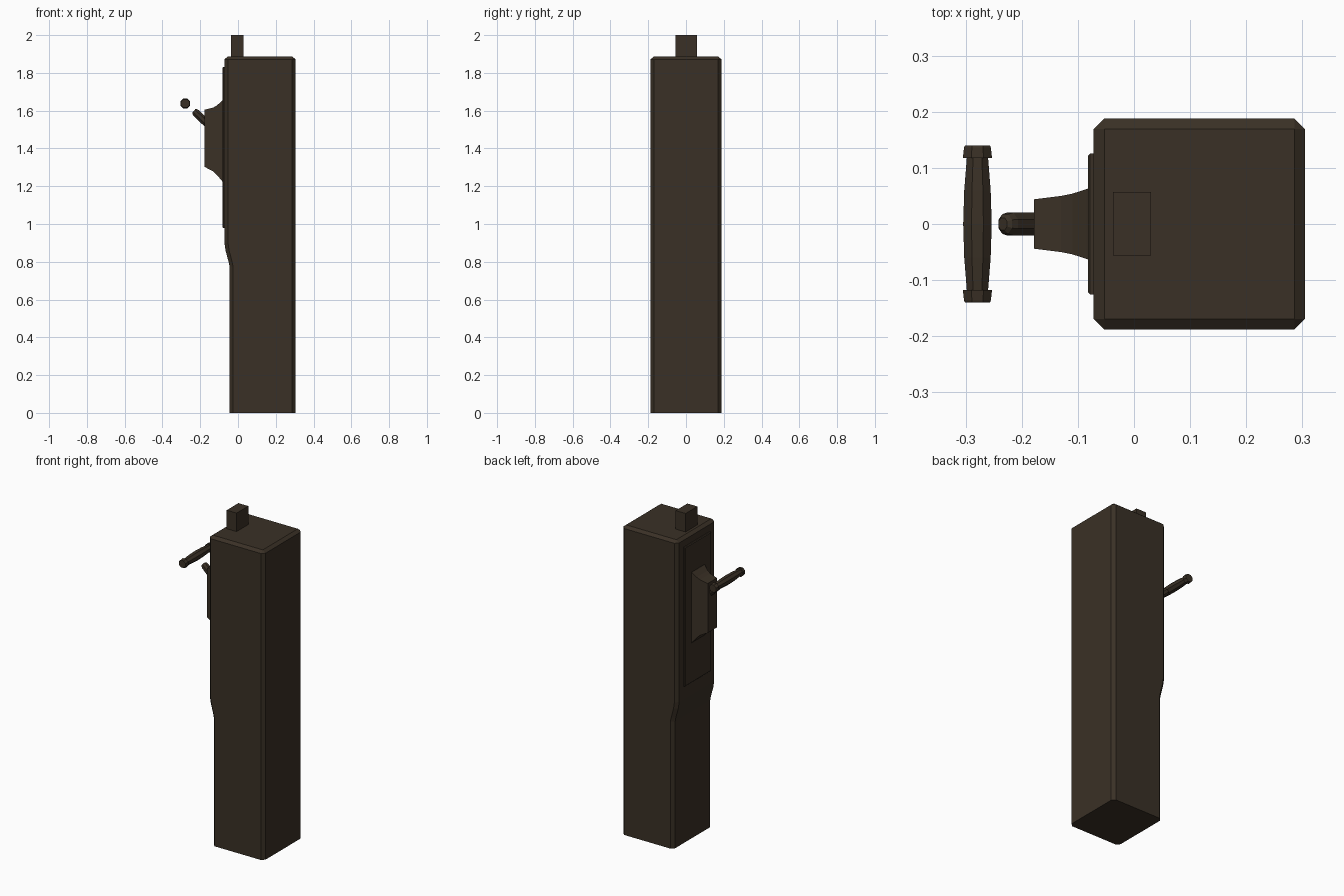
import bpy, bmesh, math
from mathutils import Vector

if "Cube" in bpy.data.objects:
    bpy.data.objects.remove(bpy.data.objects["Cube"])

dark = bpy.data.materials.new("dark brown metal")
dark.diffuse_color = (0.042, 0.030, 0.019, 1)
dark.use_nodes = True
dark.node_tree.nodes["Principled BSDF"].inputs["Base Color"].default_value = dark.diffuse_color


def loft(name, rings):
    """Skin equal-length closed rings and cap both ends."""
    bm = bmesh.new()
    vs = [[bm.verts.new(p) for p in r] for r in rings]
    n = len(vs[0])
    for a, b in zip(vs, vs[1:]):
        for i in range(n):
            j = (i + 1) % n
            bm.faces.new((a[i], a[j], b[j], b[i]))
    bm.faces.new(vs[0][::-1])
    bm.faces.new(vs[-1])
    bmesh.ops.remove_doubles(bm, verts=bm.verts, dist=1e-5)
    bmesh.ops.recalc_face_normals(bm, faces=bm.faces)
    me = bpy.data.meshes.new(name)
    bm.to_mesh(me)
    bm.free()
    me.materials.append(dark)
    ob = bpy.data.objects.new(name, me)
    bpy.context.collection.objects.link(ob)
    return ob


def rect(a0, a1, b0, b1, c=0.0):
    """Rectangle with corners cut by c."""
    return [(a0 + c, b0), (a1 - c, b0), (a1, b0 + c), (a1, b1 - c),
            (a1 - c, b1), (a0 + c, b1), (a0, b1 - c), (a0, b0 + c)]


def rod(name, centre, axis, stations, n=8):
    """Round bar from (distance, radius) stations along an axis."""
    q = Vector(axis).to_track_quat('Z', 'Y')
    rings = []
    for d, r in stations:
        rings.append([Vector(centre) + q @ Vector(
            (r * math.cos(2 * math.pi * (i + 0.5) / n),
             r * math.sin(2 * math.pi * (i + 0.5) / n), d)) for i in range(n)])
    return loft(name, rings)


# Tall housing: stepped on the left side, chamfered corners and top
levels = [(0, -0.045), (0.775, -0.045), (0.80, -0.05), (0.86, -0.066),
          (0.90, -0.072), (1.872, -0.072)]
rings = [[(x, y, z) for x, y in rect(x0, 0.305, -0.188, 0.188, 0.019)]
         for z, x0 in levels]
rings.append([(x, y, 1.887) for x, y in rect(-0.053, 0.286, -0.169, 0.169)])
loft("housing", rings)

# Block on the top
loft("top_block", [[(x, y, z) for x, y in rect(-0.037, 0.03, -0.056, 0.057)]
                   for z in (1.87, 2.0)])

# Raised side plate
loft("side_plate", [[(x, y, z) for y, z in rect(-0.126 + i, 0.126 - i, 0.98 + i, 1.83 - i)]
                    for x, i in ((-0.06, 0), (-0.078, 0), (-0.082, 0.004))])

# Flared lever mount
loft("lever_mount", [[(x, y, z) for y, z in rect(-w, w, z0, z1)]
                     for x, w, z0, z1 in ((-0.075, 0.066, 1.215, 1.665),
                                          (-0.085, 0.062, 1.228, 1.652),
                                          (-0.11, 0.054, 1.258, 1.629),
                                          (-0.13, 0.050, 1.278, 1.617),
                                          (-0.178, 0.044, 1.303, 1.605))])

# Lever stub, pointing up and outward
rod("lever_stub", (-0.16, 0, 1.528), (-0.72, 0, 0.70),
    [(0, 0.022), (0.085, 0.022), (0.097, 0.019), (0.103, 0.012)])

# Grip bar with end collars
rod("grip_bar", (-0.279, 0, 1.638), (0, 1, 0),
    [(-0.14, 0.024), (-0.136, 0.026), (-0.118, 0.028), (-0.118, 0.0205),
     (-0.06, 0.0255), (0, 0.0275), (0.06, 0.0255), (0.118, 0.0205),
     (0.118, 0.028), (0.136, 0.026), (0.14, 0.024)])
